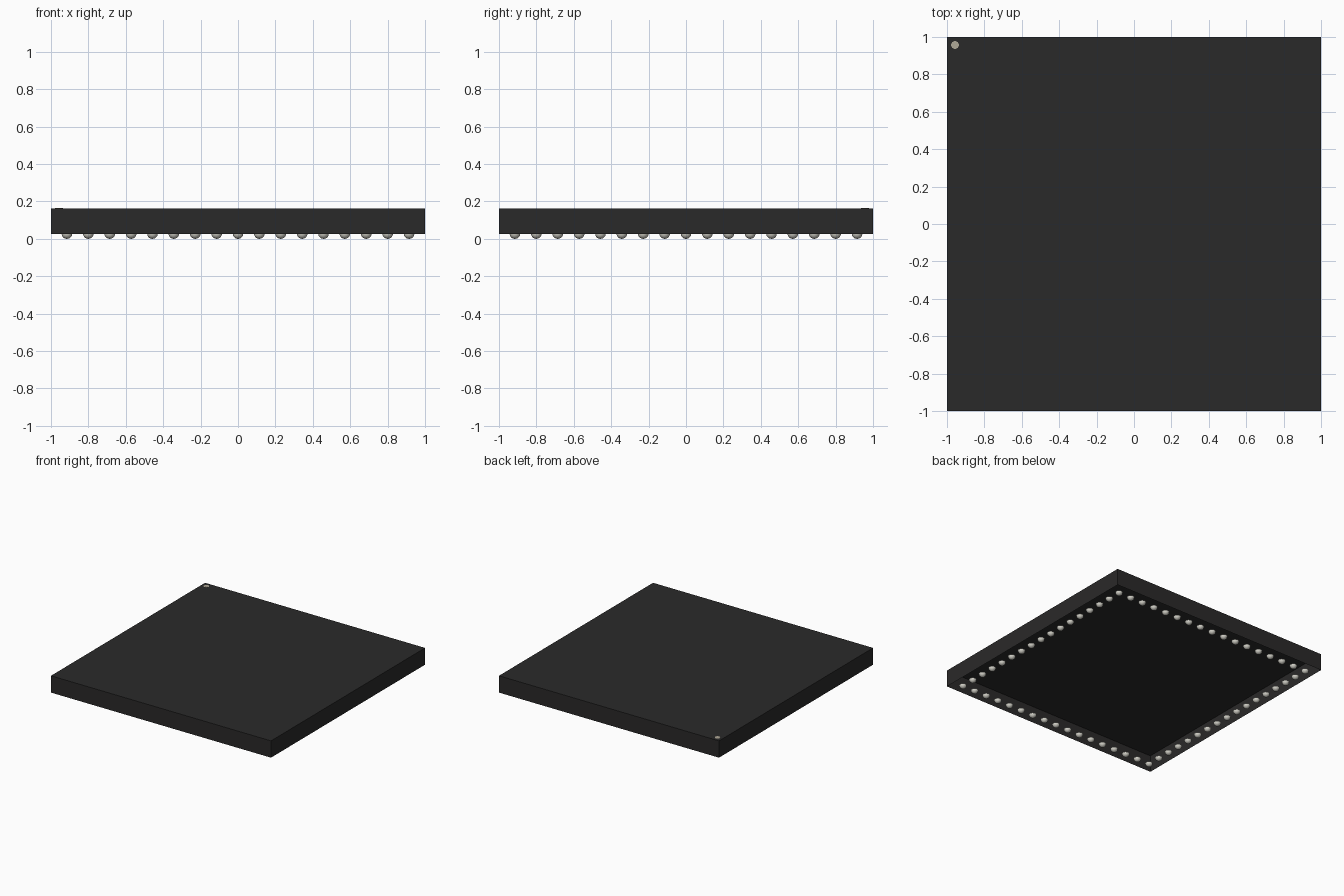
import bpy, bmesh
from mathutils import Matrix

cube = bpy.data.objects.get("Cube")
if cube:
    bpy.data.objects.remove(cube, do_unlink=True)

BOTTOM, TOP = 0.025, 0.163     # body underside and top heights
PITCH, PER_SIDE = 0.1143, 17   # solder ball grid
BALL_R = 0.0286


def material(name, rgb):
    m = bpy.data.materials.new(name)
    m.use_nodes = True
    color = (*rgb, 1.0)
    m.diffuse_color = color
    m.node_tree.nodes["Principled BSDF"].inputs["Base Color"].default_value = color
    return m


def finish(bm, name, mat):
    mesh = bpy.data.meshes.new(name)
    bm.to_mesh(mesh)
    bm.free()
    mesh.materials.append(mat)
    obj = bpy.data.objects.new(name, mesh)
    bpy.context.collection.objects.link(obj)
    return obj


black = material("black_plastic", (0.023, 0.0225, 0.0225))
metal = material("solder_grey", (0.64, 0.63, 0.57))
label = material("marker_beige", (0.435, 0.398, 0.316))

# Package body: a shallow shell, open underneath
bm = bmesh.new()
bmesh.ops.create_cube(bm, size=1.0, matrix=Matrix.Translation((0, 0, (BOTTOM + TOP) / 2))
                      @ Matrix.Diagonal((2, 2, TOP - BOTTOM, 1)))
under = [f for f in bm.faces if f.normal.z < -0.5]
bmesh.ops.delete(bm, geom=under, context='FACES_ONLY')
finish(bm, "package_body", black)

# Pin one marker: thin disc in the back right corner of the top
bm = bmesh.new()
bmesh.ops.create_cone(bm, cap_ends=True, segments=24, radius1=0.021, radius2=0.021,
                      depth=0.002, matrix=Matrix.Translation((-0.957, 0.957, TOP)))
finish(bm, "corner_marker", label)

# Solder balls: one row of half spheres around the perimeter
half = PER_SIDE // 2
bm = bmesh.new()
for i in range(-half, half + 1):
    for j in range(-half, half + 1):
        if max(abs(i), abs(j)) == half:
            bmesh.ops.create_uvsphere(bm, u_segments=16, v_segments=10, radius=BALL_R,
                                      matrix=Matrix.Translation((i * PITCH, j * PITCH, BALL_R)))
bmesh.ops.bisect_plane(bm, geom=bm.verts[:] + bm.edges[:] + bm.faces[:], dist=1e-5,
                       plane_co=(0, 0, BALL_R), plane_no=(0, 0, 1), clear_outer=True)
rims = [e for e in bm.edges if e.is_boundary]
bmesh.ops.holes_fill(bm, edges=rims, sides=0)
bmesh.ops.recalc_face_normals(bm, faces=bm.faces[:])
balls = finish(bm, "solder_balls", metal)

# Smooth domes with a sharp rim
bpy.ops.object.select_all(action='DESELECT')
balls.select_set(True)
bpy.context.view_layer.objects.active = balls
bpy.ops.object.shade_smooth_by_angle()
